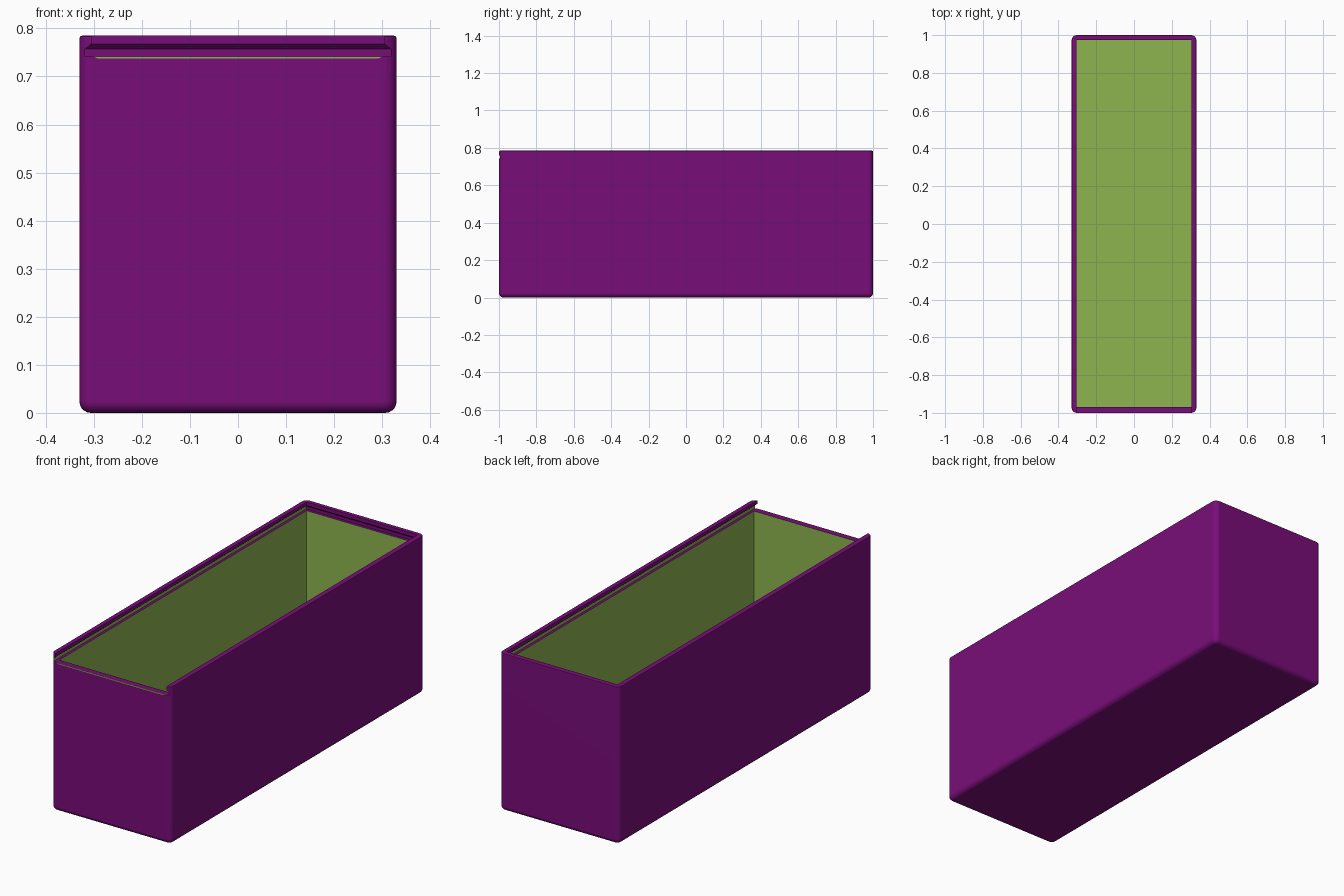
import bpy
import bmesh
from mathutils import Vector

if "Cube" in bpy.data.objects:
    bpy.data.objects.remove(bpy.data.objects["Cube"], do_unlink=True)

HALF_X, HALF_Y, HEIGHT = 0.33, 1.0, 0.785
IN_X, IN_FRONT, IN_BACK = 0.305, -0.97, 0.975
SILL, FLOOR = 0.742, 0.03
GROOVE_X, GROOVE_BACK = 0.318, 0.988


def material(name, colour):
    mat = bpy.data.materials.new(name)
    mat.use_nodes = True
    mat.diffuse_color = (*colour, 1)
    mat.node_tree.nodes["Principled BSDF"].inputs["Base Color"].default_value = (*colour, 1)
    return mat


def loft(levels):
    """Closed solid through rectangles given as (z, half width, front y, back y)."""
    bm = bmesh.new()
    rings = [[bm.verts.new(p) for p in ((-x, f, z), (x, f, z), (x, b, z), (-x, b, z))]
             for z, x, f, b in levels]
    bm.faces.new(rings[0])
    bm.faces.new(rings[-1])
    for low, high in zip(rings, rings[1:]):
        for i in range(4):
            j = (i + 1) % 4
            bm.faces.new((low[i], low[j], high[j], high[i]))
    bmesh.ops.recalc_face_normals(bm, faces=bm.faces)
    return bm


def make_object(name, bm):
    mesh = bpy.data.meshes.new(name)
    bm.to_mesh(mesh)
    bm.free()
    obj = bpy.data.objects.new(name, mesh)
    bpy.context.collection.objects.link(obj)
    return obj


def round_edges(bm, test, radius, segments):
    edges = [e for e in bm.edges if test(*(v.co for v in e.verts))]
    bmesh.ops.bevel(bm, geom=edges, offset=radius, segments=segments,
                    profile=0.5, affect='EDGES', clamp_overlap=True)


purple = material("purple", (0.19, 0.004, 0.19))
green = material("leaf green", (0.27, 0.46, 0.08))

# Outer block with rounded corners, bottom and rim
bm = loft([(0, HALF_X, -HALF_Y, HALF_Y), (HEIGHT, HALF_X, -HALF_Y, HALF_Y)])
round_edges(bm, lambda a, b: abs(a.z - b.z) > 0.5, 0.027, 5)
round_edges(bm, lambda a, b: max(a.z, b.z) < 0.0001, 0.024, 5)
round_edges(bm, lambda a, b: min(a.z, b.z) > HEIGHT - 0.0001, 0.006, 2)
box = make_object("box_body", bm)

# Cavity and the undercut lid slot, open at the front
cutters = [
    make_object("cavity_cutter", loft([(FLOOR, IN_X, IN_FRONT, IN_BACK),
                                       (0.75, IN_X, IN_FRONT, IN_BACK)])),
    make_object("lid_slot_cutter", loft([(SILL, GROOVE_X, -1.1, GROOVE_BACK),
                                         (0.757, GROOVE_X, -1.1, GROOVE_BACK),
                                         (0.768, IN_X, -1.1, IN_BACK),
                                         (0.82, IN_X, -1.1, IN_BACK)])),
]
for cutter in cutters:
    cutter.hide_render = True
    cut = box.modifiers.new(cutter.name, 'BOOLEAN')
    cut.operation = 'DIFFERENCE'
    cut.solver = 'EXACT'
    cut.object = cutter
bpy.context.view_layer.update()
carved = bpy.data.meshes.new_from_object(
    box.evaluated_get(bpy.context.evaluated_depsgraph_get()))
box.modifiers.clear()
box.data = carved
for cutter in cutters:
    bpy.data.objects.remove(cutter, do_unlink=True)

# Green lining inside the cavity and along the side grooves
carved.materials.clear()
carved.materials.append(purple)
carved.materials.append(green)
for face in carved.polygons:
    c = sum((carved.vertices[i].co for i in face.vertices), Vector()) / len(face.vertices)
    lining = (abs(c.x) < IN_X + 0.001 and IN_FRONT - 0.001 < c.y < IN_BACK + 0.001
              and FLOOR - 0.001 < c.z < SILL - 0.001)
    groove = (abs(abs(c.x) - GROOVE_X) < 0.001 and abs(face.normal.x) > 0.9
              and SILL < c.z < 0.757)
    face.material_index = int(lining or groove)

bpy.ops.object.select_all(action='DESELECT')
box.select_set(True)
bpy.context.view_layer.objects.active = box
bpy.ops.object.shade_smooth_by_angle(angle=0.6)
weighted = box.modifiers.new("weighted_normals", 'WEIGHTED_NORMAL')
weighted.keep_sharp = True

# Thin green strip along the front sill
bm = bmesh.new()
strip = [(-0.29, 0.737), (0.29, 0.737), (0.303, SILL), (-0.303, SILL)]
face = bm.faces.new([bm.verts.new((x, -HALF_Y - 0.001, z)) for x, z in strip])
side = bmesh.ops.extrude_face_region(bm, geom=[face])
bmesh.ops.translate(bm, vec=(0, 0.003, 0),
                    verts=[g for g in side["geom"] if isinstance(g, bmesh.types.BMVert)])
bmesh.ops.recalc_face_normals(bm, faces=bm.faces)
make_object("front_sill_strip", bm).data.materials.append(green)
